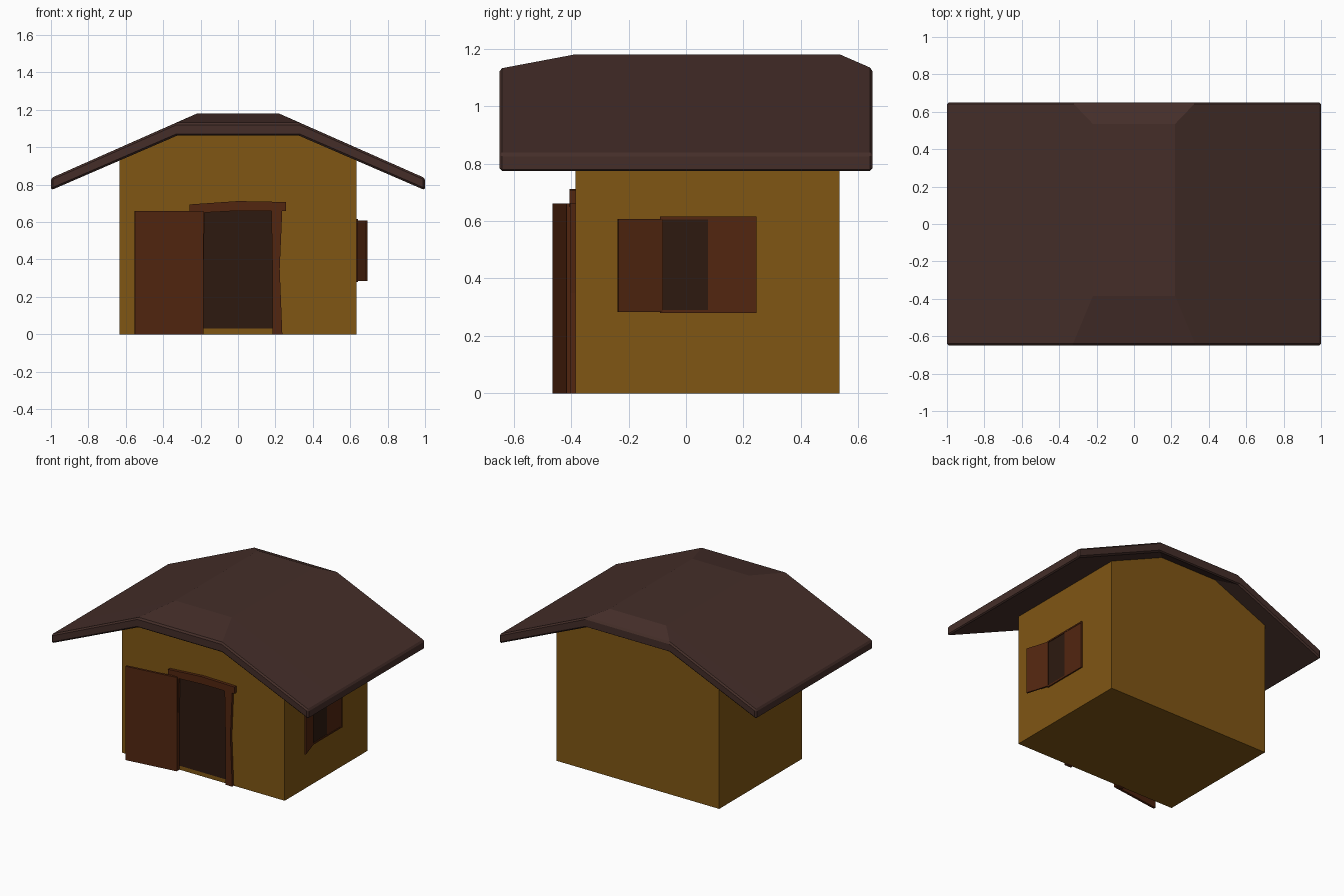
import bpy, bmesh, math
from mathutils import Matrix, Vector

if "Cube" in bpy.data.objects:
    bpy.data.objects.remove(bpy.data.objects["Cube"])


def material(name, rgb):
    m = bpy.data.materials.new(name)
    m.diffuse_color = (*rgb, 1)
    m.use_nodes = True
    m.node_tree.nodes["Principled BSDF"].inputs["Base Color"].default_value = m.diffuse_color
    return m


PLASTER = material("ochre_plaster", (0.216, 0.093, 0.007))
ROOF = material("brown_roof", (0.058, 0.027, 0.022))
WOOD = material("red_brown_wood", (0.084, 0.019, 0.005))
DARK = material("dark_opening", (0.026, 0.010, 0.005))


def loft(name, sections, mat, bevel=0.0):
    """Join (y, [(x, z), ...]) sections into one closed solid."""
    bm = bmesh.new()
    rings = [[bm.verts.new((x, y, z)) for x, z in pts] for y, pts in sections]
    n = len(rings[0])
    for a, b in zip(rings, rings[1:]):
        for i in range(n):
            j = (i + 1) % n
            bm.faces.new((a[i], a[j], b[j], b[i]))
    bm.faces.new(rings[0])
    bm.faces.new(rings[-1])
    bmesh.ops.recalc_face_normals(bm, faces=bm.faces)
    me = bpy.data.meshes.new(name)
    bm.to_mesh(me)
    bm.free()
    me.materials.append(mat)
    ob = bpy.data.objects.new(name, me)
    bpy.context.collection.objects.link(ob)
    if bevel:
        mod = ob.modifiers.new("soft_edges", 'BEVEL')
        mod.width, mod.segments = bevel, 1
        mod.limit_method, mod.angle_limit = 'ANGLE', math.radians(50)
    return ob


def prism(name, pts, y0, y1, mat):
    return loft(name, [(y0, pts), (y1, pts)], mat)


def rect(x0, x1, z0, z1):
    return [(x0, z0), (x1, z0), (x1, z1), (x0, z1)]


def mirrored(half):
    return half + [(-x, z) for x, z in reversed(half)]


FRONT, BACK, SIDE = -0.385, 0.535, 0.633

# Walls with a clipped gable
prism("walls", mirrored([(SIDE, 0), (SIDE, 0.935), (0.22, 1.11)]), FRONT, BACK, PLASTER)

# Roof slab: ridge dips and widens at both gable overhangs
ridge = mirrored([(0.22, 1.108), (1, 0.77), (1, 0.835), (0.22, 1.18)])
end = mirrored([(0.33, 1.06), (1, 0.77), (1, 0.835), (0.33, 1.13)])
loft("roof", [(-0.65, end), (FRONT, ridge), (BACK, ridge), (0.65, end)], ROOF, 0.01)

# Doorway panel and crooked frame
prism("door_opening", rect(-0.2, 0.19, 0.03, 0.67), FRONT - 0.004, FRONT + 0.02, DARK)
post = [(0.185, 0), (0.237, 0), (0.223, 0.35), (0.237, 0.67), (0.178, 0.67), (0.184, 0.35)]
prism("door_post_right", post, -0.403, -0.375, WOOD)
prism("door_post_left", [(-x, z) for x, z in post], -0.403, -0.375, WOOD)
lintel = [(-0.26, 0.655), (-0.19, 0.65), (0, 0.66), (0.18, 0.66), (0.257, 0.66),
          (0.257, 0.707), (0, 0.712), (-0.26, 0.694)]
prism("door_lintel", lintel, -0.406, -0.375, WOOD)

# Door leaf swung open, nearly flat against the wall
leaf = prism("door_leaf", rect(-0.37, 0, 0, 0.66), -0.016, 0, WOOD)
leaf.matrix_world = Matrix.Translation((-0.187, -0.4, 0)) @ Matrix.Rotation(math.radians(7.5), 4, 'Z')

# Window on the right wall, drawn facing the front and turned to face +x
turn = Matrix.Translation((SIDE, 0, 0)) @ Matrix.Rotation(math.radians(90), 4, 'Z')
Z0, Z1 = 0.28, 0.615
parts = [prism("window_opening", rect(-0.085, 0.24, 0.285, 0.61), -0.004, 0.02, DARK),
         prism("window_sill", rect(-0.09, 0.245, Z0, Z0 + 0.01), -0.009, 0.01, WOOD),
         prism("window_head", rect(-0.09, 0.245, Z1 - 0.01, Z1), -0.009, 0.01, WOOD),
         prism("window_jamb_front", rect(-0.09, -0.082, Z0, Z1), -0.009, 0.01, WOOD),
         prism("window_jamb_back", rect(0.237, 0.245, Z0, Z1), -0.009, 0.01, WOOD),
         prism("closed_shutter", rect(0.077, 0.238, 0.288, 0.607), -0.007, 0.01, WOOD)]
for ob in parts:
    ob.matrix_world = turn

# Shutter swung open
shutter = prism("open_shutter", rect(-0.162, 0, 0.284, 0.607), -0.01, 0, WOOD)
shutter.matrix_world = (turn @ Matrix.Translation((-0.083, -0.003, 0))
                        @ Matrix.Rotation(math.radians(17), 4, 'Z'))
